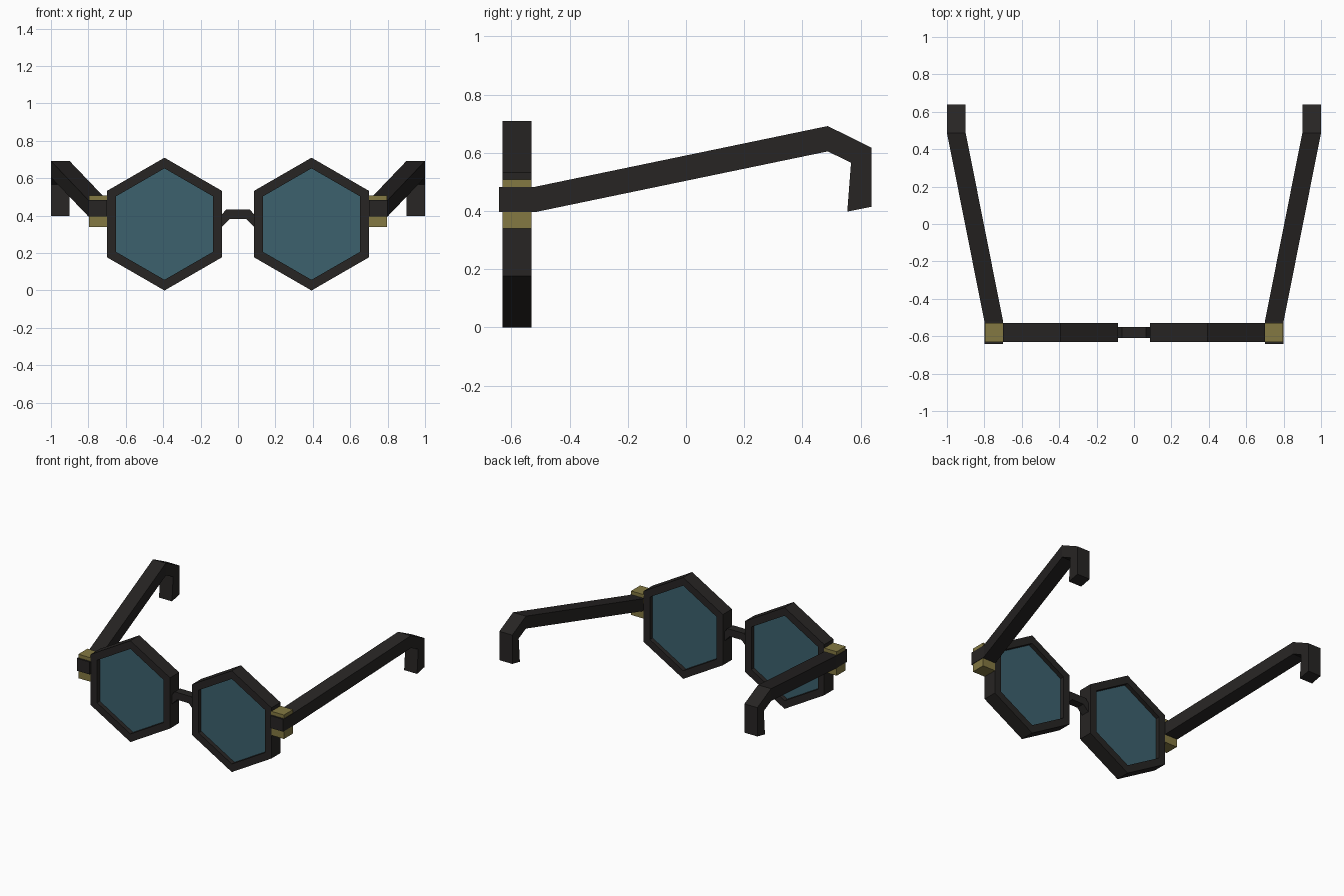
import bpy, bmesh
from math import sin, cos, radians

if "Cube" in bpy.data.objects:
    bpy.data.objects.remove(bpy.data.objects["Cube"])


def material(name, color):
    m = bpy.data.materials.new(name)
    m.diffuse_color = color
    m.use_nodes = True
    m.node_tree.nodes["Principled BSDF"].inputs["Base Color"].default_value = m.diffuse_color
    return m


black = material("black_frame", (0.02, 0.018, 0.017, 1))
gold = material("brass", (0.23, 0.19, 0.055, 1))
glass = material("tinted_glass", (0.045, 0.12, 0.155, 0.85))


def loft(name, rings, mat, closed=False):
    """Bridge rings of points with quads; cap the ends or close the loop."""
    bm = bmesh.new()
    vs = [[bm.verts.new(p) for p in r] for r in rings]
    n = len(vs[0])
    for i in range(len(vs) if closed else len(vs) - 1):
        a, b = vs[i], vs[(i + 1) % len(vs)]
        for j in range(n):
            k = (j + 1) % n
            bm.faces.new((a[j], a[k], b[k], b[j]))
    if not closed:
        bm.faces.new(vs[0])
        bm.faces.new(vs[-1])
    bmesh.ops.recalc_face_normals(bm, faces=bm.faces)
    me = bpy.data.meshes.new(name)
    bm.to_mesh(me)
    bm.free()
    me.materials.append(mat)
    ob = bpy.data.objects.new(name, me)
    bpy.context.collection.objects.link(ob)
    return ob


def hexagon(cx, r, y):
    return [(cx + r * sin(radians(60 * i)), y, 0.355 + r * cos(radians(60 * i)))
            for i in range(6)]


Y0, Y1 = -0.63, -0.53

# Temple arm sections: x centre, upper (y, z), lower (y, z)
ARM = [(0.75, (-0.642, 0.483), (-0.642, 0.396)),
       (0.75, (-0.52, 0.483), (-0.52, 0.396)),
       (0.95, (0.487, 0.692), (0.487, 0.605)),
       (0.95, (0.638, 0.617), (0.567, 0.566)),
       (0.95, (0.638, 0.415), (0.554, 0.398))]

for side, s in (("left", -1), ("right", 1)):
    cx = s * 0.393
    # Hexagonal rim and lens
    loft(f"rim_{side}", [hexagon(cx, 0.355, Y0), hexagon(cx, 0.355, Y1),
                         hexagon(cx, 0.298, Y1), hexagon(cx, 0.298, Y0)], black, closed=True)
    loft(f"lens_{side}", [hexagon(cx, 0.302, -0.60), hexagon(cx, 0.302, -0.56)], glass)
    # Hinge block
    a, b = s * 0.695, s * 0.797
    loft(f"hinge_{side}", [[(a, y, 0.34), (b, y, 0.34), (b, y, 0.508), (a, y, 0.508)]
                           for y in (Y0, Y1)], gold)
    # Temple arm with hooked ear end
    loft(f"temple_arm_{side}",
         [[(s * (x - 0.05), *u), (s * (x + 0.05), *u), (s * (x + 0.05), *l), (s * (x - 0.05), *l)]
          for x, u, l in ARM], black)

# Nose bridge
half = [(0.045, 0.382), (0.095, 0.332), (0.095, 0.395), (0.064, 0.433)]
profile = half + [(-x, z) for x, z in reversed(half)]
loft("nose_bridge", [[(x, y, z) for x, z in profile] for y in (-0.61, -0.55)], black)
